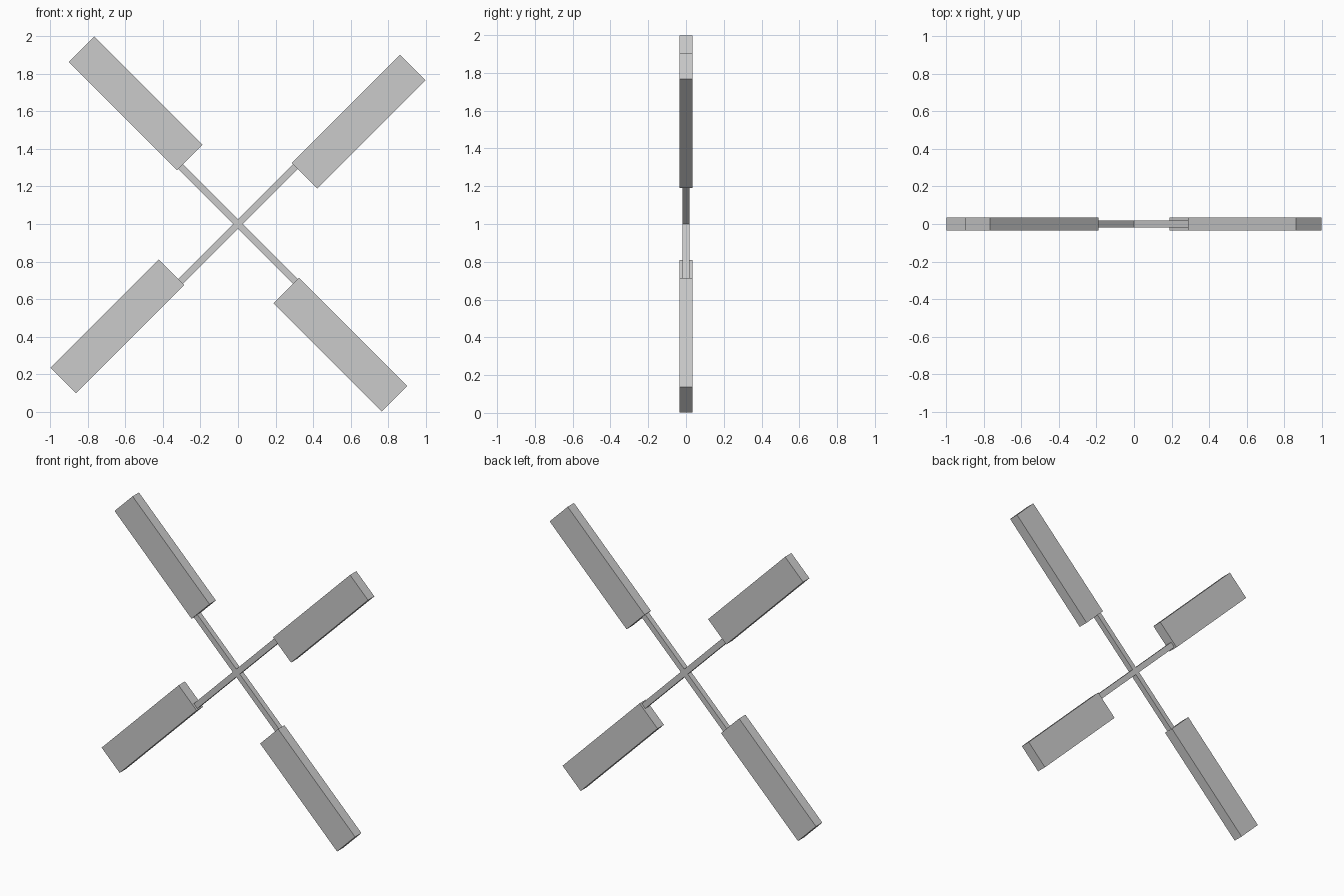
import bpy, bmesh
from math import pi, cos, sin
from mathutils import Matrix, Vector

if "Cube" in bpy.data.objects:
    bpy.data.objects.remove(bpy.data.objects["Cube"])

CENTRE = Vector((0, 0, 1))
ROD = 0.0187            # half thickness of the rods
BLADE_Y = 0.034         # half thickness of the blades
U0, U1 = 0.432, 1.248   # blade start and tip along the arm
V0, V1 = -0.164, 0.027  # blade width range, offset to one side of the arm


def extrude_profile(name, points, half_y):
    """Extrude an (x, z) outline along y around the shared centre."""
    bm = bmesh.new()
    face = bm.faces.new([bm.verts.new((x, -half_y, z)) for x, z in points])
    ext = bmesh.ops.extrude_face_region(bm, geom=[face])
    verts = [v for v in ext["geom"] if isinstance(v, bmesh.types.BMVert)]
    bmesh.ops.translate(bm, verts=verts, vec=(0, 2 * half_y, 0))
    bmesh.ops.recalc_face_normals(bm, faces=bm.faces)
    mesh = bpy.data.meshes.new(name)
    bm.to_mesh(mesh)
    bm.free()
    obj = bpy.data.objects.new(name, mesh)
    obj.location = CENTRE
    bpy.context.collection.objects.link(obj)
    return obj


def turn(u, v, angle):
    return (u * cos(angle) - v * sin(angle), u * sin(angle) + v * cos(angle))


angles = [pi / 4 + i * pi / 2 for i in range(4)]

# Crossed rods: one plus-shaped frame
cross = []
for a in angles:
    cross += [turn(u, v, a) for u, v in ((U0, -ROD), (U0, ROD), (ROD, ROD))]
extrude_profile("cross_rods", cross, ROD)

# Four sail blades, each offset to the same side of its rod
outline = ((U0, V0), (U1, V0), (U1, V1), (U0, V1))
for i, a in enumerate(angles):
    extrude_profile(f"sail_blade_{i + 1}", [turn(u, v, a) for u, v in outline], BLADE_Y)
